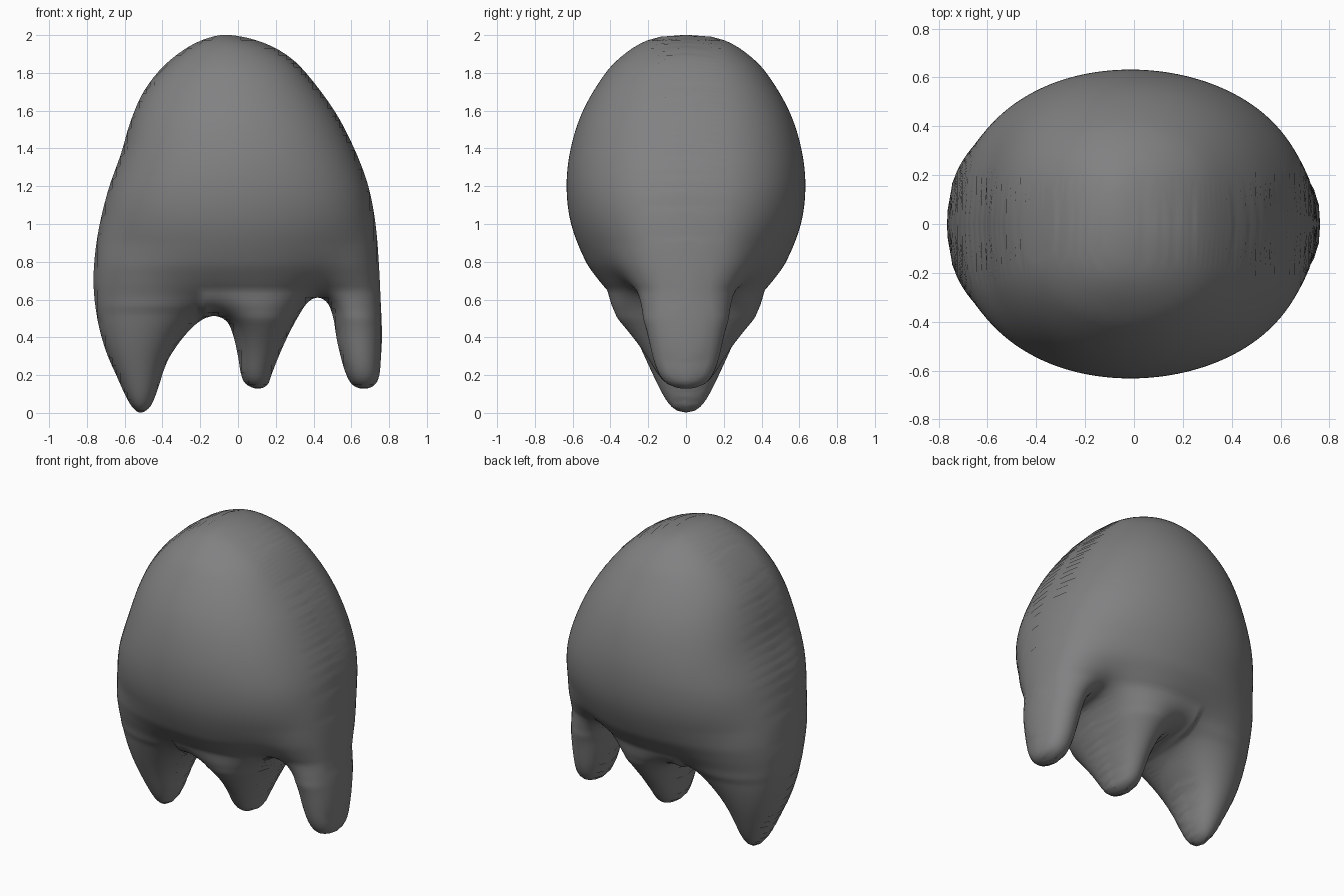
import bpy, bmesh, math
from mathutils import Vector

if "Cube" in bpy.data.objects:
    bpy.data.objects.remove(bpy.data.objects["Cube"])

CELL = 0.02

# front outline (x, z), starting at the tip of the left leg
OUTLINE = [(-.51, .002), (-.46, .04), (-.42, .14), (-.395, .22), (-.36, .3), (-.29, .4), (-.21, .48),
           (-.13, .513), (-.06, .485), (-.025, .41), (0, .3), (.015, .21), (.04, .155), (.1, .128),
           (.155, .148), (.18, .21), (.22, .31), (.27, .42), (.33, .53), (.375, .59), (.425, .61),
           (.475, .58), (.505, .5), (.525, .38), (.56, .24), (.6, .155), (.66, .128), (.72, .145),
           (.748, .2), (.757, .3), (.762, .42), (.755, .6), (.745, .8), (.728, 1.0), (.69, 1.2),
           (.615, 1.4), (.51, 1.6), (.36, 1.8), (.25, 1.9), (.12, 1.965), (-.02, 1.998),
           (-.12, 1.995), (-.25, 1.945), (-.39, 1.84), (-.5, 1.7), (-.57, 1.54), (-.62, 1.37),
           (-.69, 1.17), (-.745, .93), (-.765, .7), (-.745, .5), (-.7, .33), (-.64, .19),
           (-.59, .08), (-.55, .02)]

# half depth (z, y) seen from the side
DEPTH = [(0, .03), (.05, .08), (.1, .115), (.2, .165), (.4, .255), (.5, .305), (.6, .375),
         (.7, .46), (.8, .53), (1, .608), (1.2, .632), (1.4, .61), (1.6, .545),
         (1.8, .425), (1.9, .325), (1.97, .21), (2, .1)]

def closed_spline(points, steps=4):
    """Catmull-Rom loop through the points."""
    p = [Vector(q) for q in points]
    n, out = len(p), []
    for i in range(n):
        a, b, c, d = p[i - 1], p[i], p[(i + 1) % n], p[(i + 2) % n]
        for k in range(steps):
            t = k / steps
            out.append(0.5 * (2 * b + (c - a) * t + (2 * a - 5 * b + 4 * c - d) * t * t
                              + (3 * b - a - 3 * c + d) * t ** 3))
    return out

def depth_at(z):
    """Smooth (Hermite) reading of the depth table."""
    def slope(i):
        a, b = DEPTH[max(i - 1, 0)], DEPTH[min(i + 1, len(DEPTH) - 1)]
        return (b[1] - a[1]) / (b[0] - a[0])
    i = max(k for k in range(len(DEPTH) - 1) if DEPTH[k][0] <= z)
    (z0, d0), (z1, d1) = DEPTH[i], DEPTH[i + 1]
    h = z1 - z0
    t = (z - z0) / h
    return ((2 * t ** 3 - 3 * t * t + 1) * d0 + (t ** 3 - 2 * t * t + t) * h * slope(i)
            + (3 * t * t - 2 * t ** 3) * d1 + (t ** 3 - t * t) * h * slope(i + 1))

# flat front sheet, cut into a fine grid
bm = bmesh.new()
bm.faces.new([bm.verts.new((q.x, 0, q.y)) for q in closed_spline(OUTLINE)])

def slice_sheet(axis, start, stop):
    normal = Vector((0, 0, 0))
    normal[axis] = 1
    for i in range(int((stop - start) / CELL) + 1):
        bmesh.ops.bisect_plane(bm, geom=bm.verts[:] + bm.edges[:] + bm.faces[:], dist=1e-6,
                               plane_co=normal * (start + i * CELL), plane_no=normal)

slice_sheet(0, -.7637, .77)
slice_sheet(2, .0113, 2.0)

# inflate the sheet like a balloon: solve for the pressure height inside the outline
bm.verts.ensure_lookup_table()
bm.verts.index_update()
cells = []
for v in bm.verts:
    if not v.is_boundary:
        links = [(e.other_vert(v).index, 1 / max(e.calc_length(), 1e-4)) for e in v.link_edges]
        cells.append((v.index, links, sum(1 / w for _, w in links), sum(w for _, w in links)))
height = [0.0] * len(bm.verts)
for _ in range(260):
    for i, links, push, total in cells:
        new = (sum(height[j] * w for j, w in links) + push) / total
        height[i] += 1.9 * (new - height[i])

# blunt balloon for legs and rim, blended with a rounder belly
rows = {}
for i, *_ in cells:
    x, _, z = bm.verts[i].co
    p = math.sqrt(max(height[i], 0))
    balloon = .63 * (p / .764) ** .776
    belly = max(0, 1 - (x / .74) ** 2 - ((z - 1.2) / .76) ** 2)
    belly = .63 * math.sqrt(belly) * (1 - math.exp(-p / .1)) if z < 1.2 else 0
    height[i] = (balloon ** 8 + belly ** 8) ** .125
    if z < 1.2:  # fade the blend out towards the widest row
        k = min(1, (1.2 - z) / .3)
        height[i] = balloon + (height[i] - balloon) * k
    rows.setdefault(round(z, 3), []).append(i)

# match each row to the side outline: whole body above, only the left leg below
for z, row in rows.items():
    scale = depth_at(z) / max(max(height[i] for i in row), 1e-4)
    scale = min(max(scale, .8), 1.25)
    body = min(1, max(0, (z - .5) / .15))
    for i in row:
        k = 1 if bm.verts[i].co.x < -.2 else body
        bm.verts[i].co.y = -height[i] * (1 + (scale - 1) * k)

# back half mirrors the front and shares its rim
copy = bmesh.ops.duplicate(bm, geom=bm.verts[:] + bm.edges[:] + bm.faces[:])["geom"]
for v in copy:
    if isinstance(v, bmesh.types.BMVert):
        v.co.y *= -1
bmesh.ops.remove_doubles(bm, verts=bm.verts[:], dist=1e-4)
bmesh.ops.recalc_face_normals(bm, faces=bm.faces[:])
for f in bm.faces:
    f.smooth = True

me = bpy.data.meshes.new("ghost_body")
bm.to_mesh(me)
bm.free()
ghost = bpy.data.objects.new("ghost_body", me)
bpy.context.collection.objects.link(ghost)

mat = bpy.data.materials.new("mid_grey")
mat.diffuse_color = (.22, .22, .225, 1)
mat.use_nodes = True
mat.node_tree.nodes["Principled BSDF"].inputs["Base Color"].default_value = mat.diffuse_color
me.materials.append(mat)
